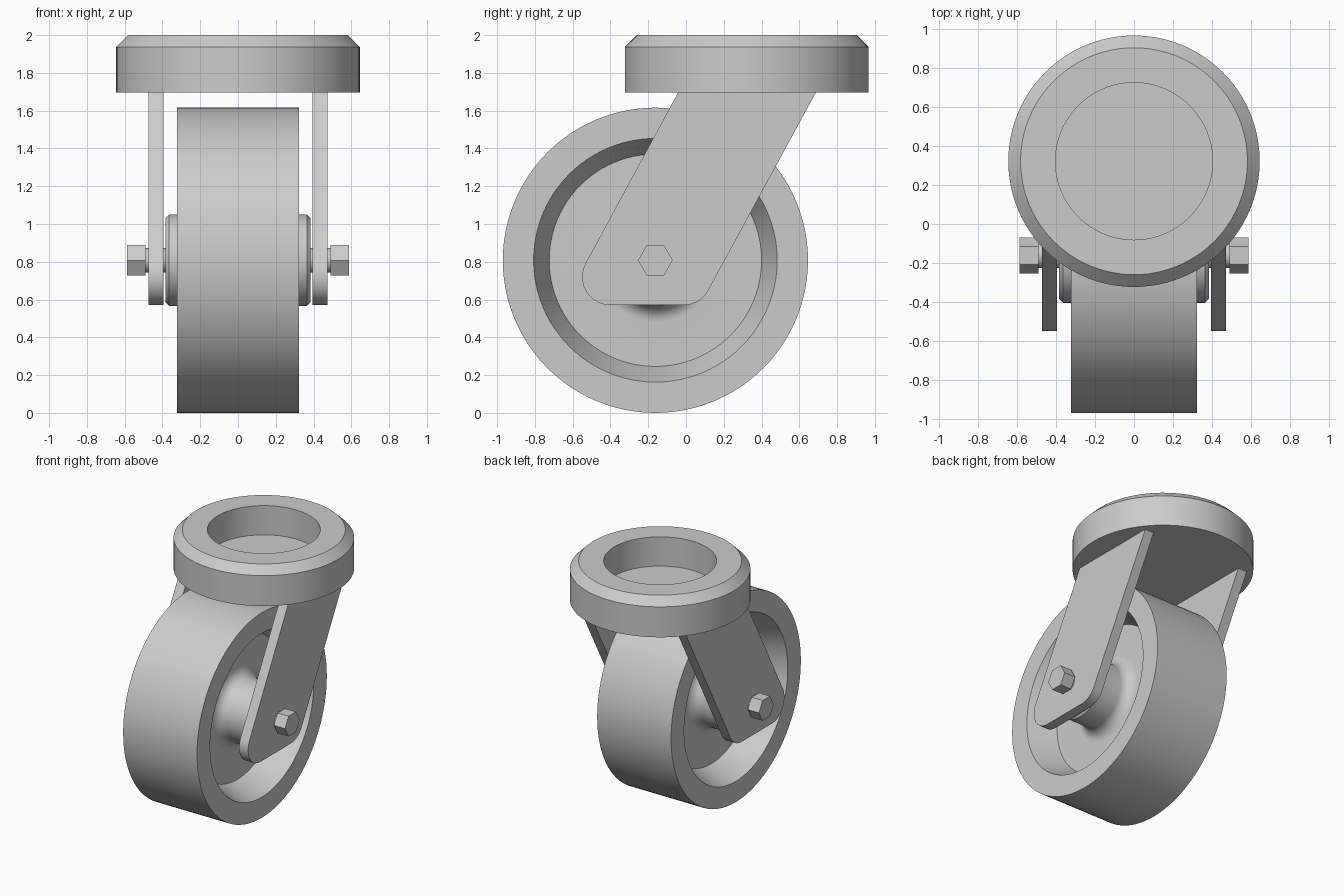
import bpy, bmesh, math
from mathutils import Matrix, Vector

cube = bpy.data.objects.get("Cube")
if cube:
    bpy.data.objects.remove(cube, do_unlink=True)

GREY = (0.6, 0.6, 0.6, 1)
grey = bpy.data.materials.new("plain_grey")
grey.use_nodes = True
grey.diffuse_color = GREY
grey.node_tree.nodes["Principled BSDF"].inputs["Base Color"].default_value = GREY

AXLE = Vector((0, -0.162, 0.808))
TO_X = Matrix.Rotation(math.pi / 2, 4, 'Y')


def finish(name, bm, matrix=Matrix(), smooth=True):
    bmesh.ops.remove_doubles(bm, verts=bm.verts, dist=1e-5)
    bmesh.ops.transform(bm, matrix=matrix, verts=bm.verts)
    bmesh.ops.recalc_face_normals(bm, faces=bm.faces)
    mesh = bpy.data.meshes.new(name)
    bm.to_mesh(mesh)
    bm.free()
    mesh.materials.append(grey)
    obj = bpy.data.objects.new(name, mesh)
    bpy.context.collection.objects.link(obj)
    if smooth:
        bpy.ops.object.select_all(action='DESELECT')
        obj.select_set(True)
        bpy.context.view_layer.objects.active = obj
        bpy.ops.object.shade_smooth_by_angle(angle=math.radians(25))
    return obj


def lathe(name, profile, matrix, steps=96):
    """Revolve (radius, height) points around local z."""
    bm = bmesh.new()
    verts = [bm.verts.new((r, 0, h)) for r, h in profile]
    edges = [bm.edges.new(pair) for pair in zip(verts, verts[1:])]
    bmesh.ops.spin(bm, geom=verts + edges, cent=(0, 0, 0), axis=(0, 0, 1),
                   angle=math.tau, steps=steps, use_merge=True)
    return finish(name, bm, matrix, steps > 6)


def arc(cx, cy, r, start, end, n=10):
    angles = [math.radians(start + (end - start) * i / n) for i in range(n + 1)]
    return [(cx + r * math.cos(a), cy + r * math.sin(a)) for a in angles]


# Swivel head with chamfered rim and round recess
lathe("swivel_head", [(0, 1.697), (0.645, 1.697), (0.645, 1.937), (0.582, 2.0),
                      (0.403, 2.0), (0.403, 1.77), (0, 1.77)],
      Matrix.Translation((0, 0.322, 0)))

# Wheel: tread, tapered rim, deep web and filleted hub, mirrored across its width
fillet = arc(0.328, 0.196, 0.086, 270, 180)
half = [(0.808, 0.322), (0.645, 0.322), (0.562, 0.11)] + fillet
half += [(0.242, 0.365), (0.222, 0.385), (0, 0.385)]
profile = [(r, -h) for r, h in reversed(half)] + half
lathe("wheel", profile, Matrix.Translation(AXLE) @ TO_X)

# Axle through hub and fork
lathe("axle", [(0, -0.50), (0.065, -0.50), (0.065, 0.50), (0, 0.50)],
      Matrix.Translation(AXLE) @ TO_X, 32)

# Slanted fork outline in the side plane, with rounded lower corners
SLANT = math.degrees(math.atan2(1.13, 0.614))
outline = [(0.69, 1.70), (-0.04, 1.70)]
outline += arc(-0.40, 0.72, 0.15, 90 + SLANT, 270)
outline += arc(-0.014, 0.72, 0.15, 270, 270 + SLANT)

for side, sign in (("left", 1), ("right", -1)):
    # Fork leg
    bm = bmesh.new()
    face = bm.faces.new([bm.verts.new((sign * 0.395, y, z)) for y, z in outline])
    extruded = bmesh.ops.extrude_face_region(bm, geom=[face])["geom"]
    bmesh.ops.translate(bm, vec=(sign * 0.078, 0, 0),
                        verts=[v for v in extruded if isinstance(v, bmesh.types.BMVert)])
    finish(side + "_fork_leg", bm)

    # Hexagonal nut with corners pointing forward and back
    lathe(side + "_nut", [(0, 0.49), (0.092, 0.49), (0.092, 0.587), (0, 0.587)],
          Matrix.Translation(AXLE) @ Matrix.Rotation(sign * math.pi / 2, 4, 'Y')
          @ Matrix.Rotation(math.pi / 2, 4, 'Z'), 6)
